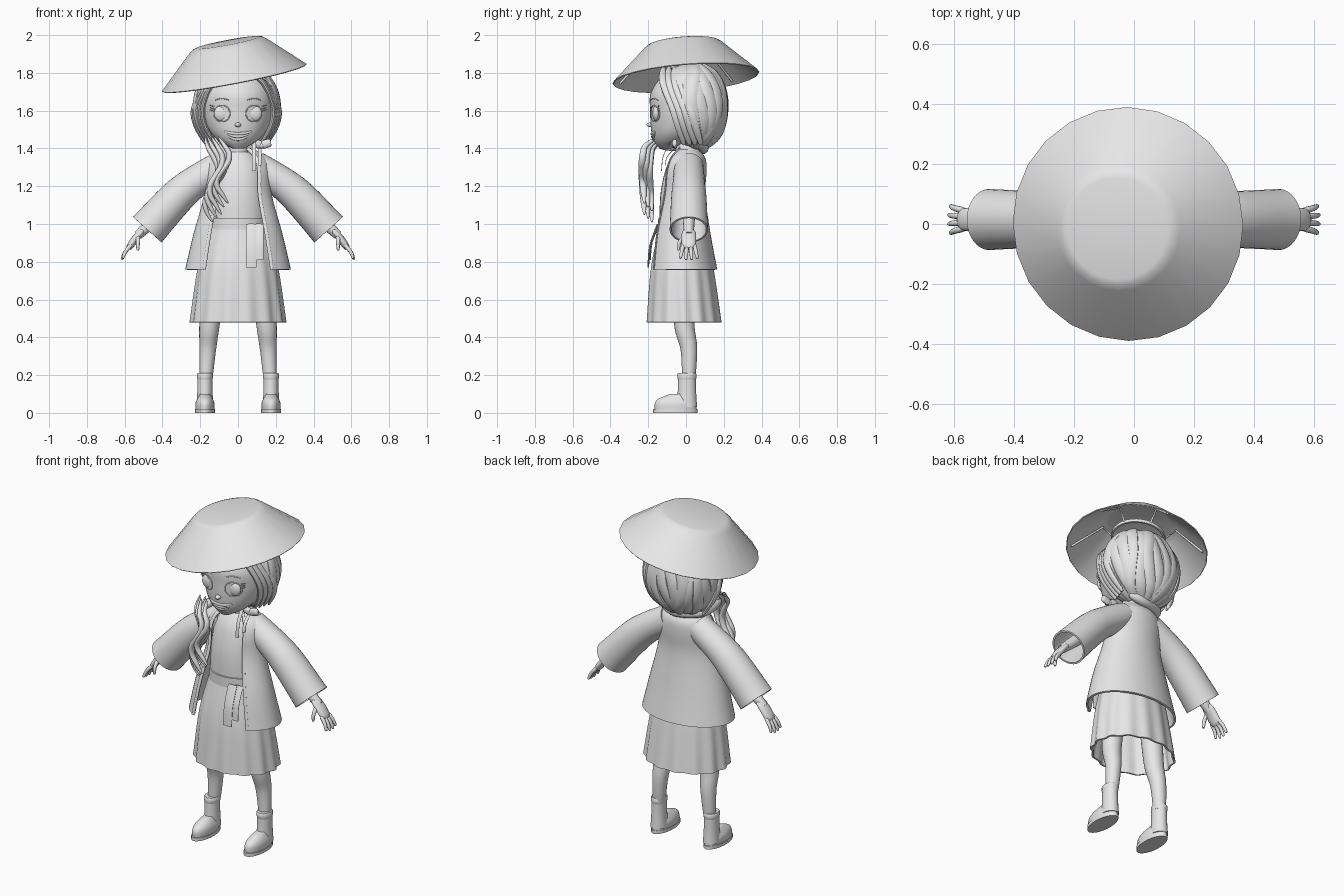
import bpy, bmesh
from math import sin, cos, pi, radians, sqrt
from mathutils import Vector, Matrix

cube = bpy.data.objects.get("Cube")
if cube:
    bpy.data.objects.remove(cube)

colour = (.8, .8, .8, 1)
grey = bpy.data.materials.new("plain grey")
grey.use_nodes = True
grey.diffuse_color = colour
grey.node_tree.nodes["Principled BSDF"].inputs["Base Color"].default_value = colour

ACROSS, DEEP, UP = Vector((1, 0, 0)), Vector((0, 1, 0)), Vector((0, 0, 1))


def spline(rows, steps):
    """Smooth interpolation through rows of numbers."""
    out = []
    for i in range(len(rows) - 1):
        before, start, end = rows[max(i - 1, 0)], rows[i], rows[i + 1]
        after = rows[min(i + 2, len(rows) - 1)]
        for k in range(steps):
            t = k / steps
            out.append([b + t / 2 * (c - a + t * (2*a - 5*b + 4*c - d + t * (3*b - a - 3*c + d)))
                        for a, b, c, d in zip(before, start, end, after)])
    return out + [list(rows[-1])]


def finish(name, bm, thick=0, matrix=Matrix()):
    bmesh.ops.recalc_face_normals(bm, faces=bm.faces)
    bm.transform(matrix)
    mesh = bpy.data.meshes.new(name)
    bm.to_mesh(mesh)
    bm.free()
    mesh.materials.append(grey)
    obj = bpy.data.objects.new(name, mesh)
    bpy.context.collection.objects.link(obj)
    bpy.ops.object.select_all(action="DESELECT")
    obj.select_set(True)
    bpy.context.view_layer.objects.active = obj
    if thick:
        cloth = obj.modifiers.new("cloth", "SOLIDIFY")
        cloth.thickness, cloth.offset = thick, -1
        bpy.ops.object.modifier_apply(modifier=cloth.name)
    bpy.ops.object.shade_smooth_by_angle(angle=radians(50))


def skin(name, sections, sides, gap=0, pleat=0, caps="both", thick=0, matrix=Matrix()):
    """Bridge elliptical sections, each a centre and two half axes; gap opens the front."""
    bm, rings = bmesh.new(), []
    for i, (centre, u, v) in enumerate(sections):
        ring = []
        for k in range(sides + (gap > 0)):
            a = gap - pi / 2 + (2 * pi - 2 * gap) * k / sides
            fold = 1 + pleat * i / len(sections) * cos(14 * a)
            ring.append(bm.verts.new(centre + fold * (u * cos(a) + v * sin(a))))
        rings.append(ring)
    for low, high in zip(rings, rings[1:]):
        for k in range(sides):
            j = (k + 1) % len(low)
            bm.faces.new((low[k], low[j], high[j], high[k]))
    if caps == "both":
        bm.faces.new(rings[0])
    if caps in ("both", "top"):
        bm.faces.new(rings[-1])
    finish(name, bm, thick, matrix)


def body(name, rows, depth=1, x=0, sides=32, steps=5, **options):
    """Stack of level ellipses; rows are height, half width, y."""
    skin(name, [(Vector((x, y, z)), ACROSS * w, DEEP * w * depth)
                for z, w, y in spline(rows, steps)], sides, **options)


def tube(name, path, width, end=None, flat=1, tip=0, side=DEEP, sides=10, steps=5, **options):
    """Round or flat tube along a path, from width to end, narrowed at both tips."""
    points = [Vector(p) for p in spline([tuple(p) for p in path], steps)]
    last = len(points) - 1
    end = width if end is None else end
    sections = []
    for i, p in enumerate(points):
        along = (points[min(i + 1, last)] - points[max(i - 1, 0)]).normalized()
        u = (side - along * side.dot(along)).normalized()
        t = i / last
        w = (width + (end - width) * t) * (1 - tip * abs(2 * t - 1) ** 4)
        sections.append((p, u * w, along.cross(u) * w * flat))
    skin(name, sections, sides, **options)


def ball(name, centre, size):
    bm = bmesh.new()
    bmesh.ops.create_uvsphere(bm, u_segments=32, v_segments=16, radius=1)
    finish(name, bm, matrix=Matrix.Translation(centre) @ Matrix.Diagonal((*size, 1)))


# Hat: tilted hollow cone with flat crown, inner ring and ribs
lean = UP.rotation_difference(Vector((-.19, -.08, 1))).to_matrix().to_4x4()
tilt = Matrix.Translation((-.02, 0, 1.775)) @ lean
body("hat", [(0, .39, 0), (.17, .21, 0), (.185, .19, 0), (.19, .17, 0)],
     sides=24, steps=1, caps="top", thick=.006, matrix=tilt)
body("hat_ring", [(.08, .15, 0), (.1, .15, 0)], steps=1, caps="none", thick=.01, matrix=tilt)
for i in range(6):
    out = Matrix.Rotation(i * pi / 3 + .3, 3, "Z") @ ACROSS
    tube("hat_rib", [out * .14 + UP * .09, out * .2 + UP * .155, out * .36 + UP * .01], .006,
         side=UP, steps=1, matrix=tilt)

# Head and neck
head = [(1.4, .03, -.11), (1.44, .1, -.07), (1.5, .155, -.03), (1.6, .19, 0),
        (1.7, .185, 0), (1.8, .13, .02), (1.85, .03, .02)]
body("head", head, sides=40)
tube("neck", [UP * 1.3, UP * 1.45], .055, sides=24)
face_rings = spline(head, 20)


def on_face(x, z, lift=0):
    """Point on the front of the head."""
    height, w, y = min(face_rings, key=lambda ring: abs(ring[0] - z))
    return Vector((x, y - sqrt(max(0, w * w - x * x)) - lift, z))


# Face features
ball("nose", on_face(0, 1.525), (.016, .022, .012))
for s in (-1, 1):
    eye = on_face(s * .085, 1.585)
    ball("eye", eye + DEEP * .012, (.042, .02, .042))
    turns = [i * pi / 8 for i in range(17)]
    tube("eyelid", [on_face(eye.x + .043 * cos(a), eye.z + .043 * sin(a)) for a in turns], .003, steps=2)
    for k in range(3):
        root = on_face(s * .125, eye.z + .012 * (k + 1))
        tube("eyelash", [root, root + Vector((s * .025, 0, .008))], .003, .001)
    tube("eyebrow", [on_face(s * x, z) for x, z in ((.045, 1.655), (.085, 1.665), (.125, 1.655))],
         .003, tip=.7)
for part, drop in (("upper_lip", .012), ("teeth", .027), ("lower_lip", .042)):
    smile = [on_face(x * .075, 1.49 - drop * (1 - x * x)) for x in (-1, -.5, 0, .5, 1)]
    tube(part, smile, .006, flat=1.3, tip=.7)

# Hair: cap and combed locks
crown, radii = Vector((-.008, .047, 1.62)), Vector((.215, .165, .225))
ball("hair_cap", crown, radii)
for i in range(19):
    turn = radians(12.5 * i - 25)
    path = []
    for k in range(7):
        drop, sway = radians(15 + 24 * k), turn + .12 * sin(k + i)
        out = Vector((sin(drop) * cos(sway), sin(drop) * sin(sway), cos(drop)))
        path.append(crown + out * radii * (1 + .02 * (i % 3)))
    tube("hair_lock", path, .034, flat=.4, tip=.6, side=Vector((-sin(turn), cos(turn), 0)))

# Parted side locks, fuller on the right
for s, spread in ((-1, .016), (1, .01)):
    for k in range(4):
        wide, back = s * spread * k, .03 * k - .12
        tube("side_lock", [(s * .02, back, 1.83), (s * .13 + wide / 2, back, 1.75),
                           (s * .185 + wide, back + .05, 1.62), (s * .175 + wide, back + .08, 1.52),
                           (s * .12 + wide, back + .11, 1.42)], .022, flat=.6, tip=.6)

# Wavy tail drawn forward over the right shoulder
for k in range(6):
    path = []
    for i in range(9):
        t = i / 8
        swing = cos(8 * t + .4 * (k % 3))
        path.append((-.14 + .012 * k - .035 * swing,
                     -.13 - .06 * sin(pi * sqrt(t)) - .07 * t - .02 * (k % 3 - 1),
                     1.46 - t * (.45 - .02 * k)))
    tube("wavy_tail_lock", path, .019, flat=.8, tip=.8)
tube("nape_lock", [(.1, .08, 1.42), (0, .09, 1.4), (-.13, .03, 1.41), (-.13, -.14, 1.41)],
     .03, tip=.6, side=UP)

# Dress: bodice, waistband and pleated skirt
body("bodice", [(.95, .15, -.02), (1.15, .145, -.02), (1.3, .13, 0), (1.38, .07, 0)], .8)
body("waistband", [(.97, .155, -.02), (1.03, .155, -.02)], .83, steps=1)
body("skirt", [(1, .15, -.02), (.77, .21, -.02), (.48, .25, -.01)], .79,
     sides=112, caps="none", thick=.01, pleat=.03)

# Open jacket with front bands and collar
jacket = [(.76, .28, -.025), (.95, .235, -.03), (1.15, .18, -.02), (1.28, .175, -.01),
          (1.35, .15, 0), (1.4, .08, .01)]
opening, jacket_depth = .7, .68
body("jacket", jacket, jacket_depth, sides=40, gap=opening, caps="none", thick=.012)
body("jacket_collar", [(1.39, .09, .01), (1.425, .075, .01)], .7, gap=opening, caps="none", thick=.015)
for s in (-1, 1):
    tube("jacket_band", [(s * w * sin(opening), y - w * jacket_depth * cos(opening), z)
                         for z, w, y in jacket], .005, flat=2)

for s in (-1, 1):
    # Wide sleeve and arm
    def limb(*places):
        return [Vector((s * x, .015, z)) for x, z in places]

    tube("sleeve", limb((.09, 1.31), (.23, 1.22), (.33, 1.135), (.48, .97)), .077, .102,
         sides=32, caps="none", thick=.01)
    tube("arm", limb((.25, 1.2), (.4, 1.06), (.53, .94)), .045, .024, sides=16)

    # Hand
    tube("palm", limb((.5, .97), (.545, .92), (.58, .87)), .039, flat=.5, tip=.4, sides=16)
    for k in range(4):
        spread = DEEP * .02 * (1.5 - k)
        reach = 1 - .1 * (k in (0, 3))
        root, = limb((.565, .89))
        finger = Vector((s * .05, 0, -.08)) * reach + spread * .5
        tube("finger", [root + spread, root + spread + finger * .5 + ACROSS * s * .008,
                        root + spread + finger], .012, .008, tip=.3)
    wrist, = limb((.53, .94))
    tube("thumb", [wrist - DEEP * .02, wrist - DEEP * .05 - UP * .04, wrist - DEEP * .055 - UP * .08],
         .013, .008, tip=.3)

    # Leg and boot
    tube("leg", [(s * .125, -.01, .75), (s * .15, -.01, .48), (s * .16, .015, .34),
                 (s * .17, .015, .18)], .065, .034, sides=24)
    x = s * .175
    body("boot_foot", [(.015, .05, -.055), (.05, .05, -.055), (.075, .041, -.055), (.1, .025, -.03)],
         2.2, x)
    body("boot_shaft", [(.03, .045, .005), (.1, .041, .005), (.19, .039, .005)], 1.2, x)
    body("boot_sole", [(0, .053, -.057), (.02, .053, -.057)], 2.2, x, steps=1)
    body("boot_cuff", [(.175, .039, .005), (.185, .042, .005), (.205, .042, .005), (.21, .039, .005)],
         1.2, x, steps=1)

# Shoulder bow and hanging ties
knot = Vector((.125, -.06, 1.415))
ball("bow_knot", knot, (.016, .014, .016))
for s in (-1, 1):
    tube("bow_loop", [knot, knot + Vector((s * .025, 0, .01)), knot + Vector((s * .05, 0, .015))],
         .014, flat=1.6, tip=.4)
for name, x, y, top, low, w in (("bow_tail", .085, -.12, 1.44, 1.28, .011),
                                ("bow_tail", .115, -.1, 1.4, 1.31, .01),
                                ("sash_end", .07, -.19, 1, .77, .03),
                                ("sash_end", .11, -.18, 1, .81, .025)):
    tube(name, [(x, y + .04, top), (x, y, (top + low) / 2), (x, y - .01, low)], w, flat=.15, side=ACROSS)
